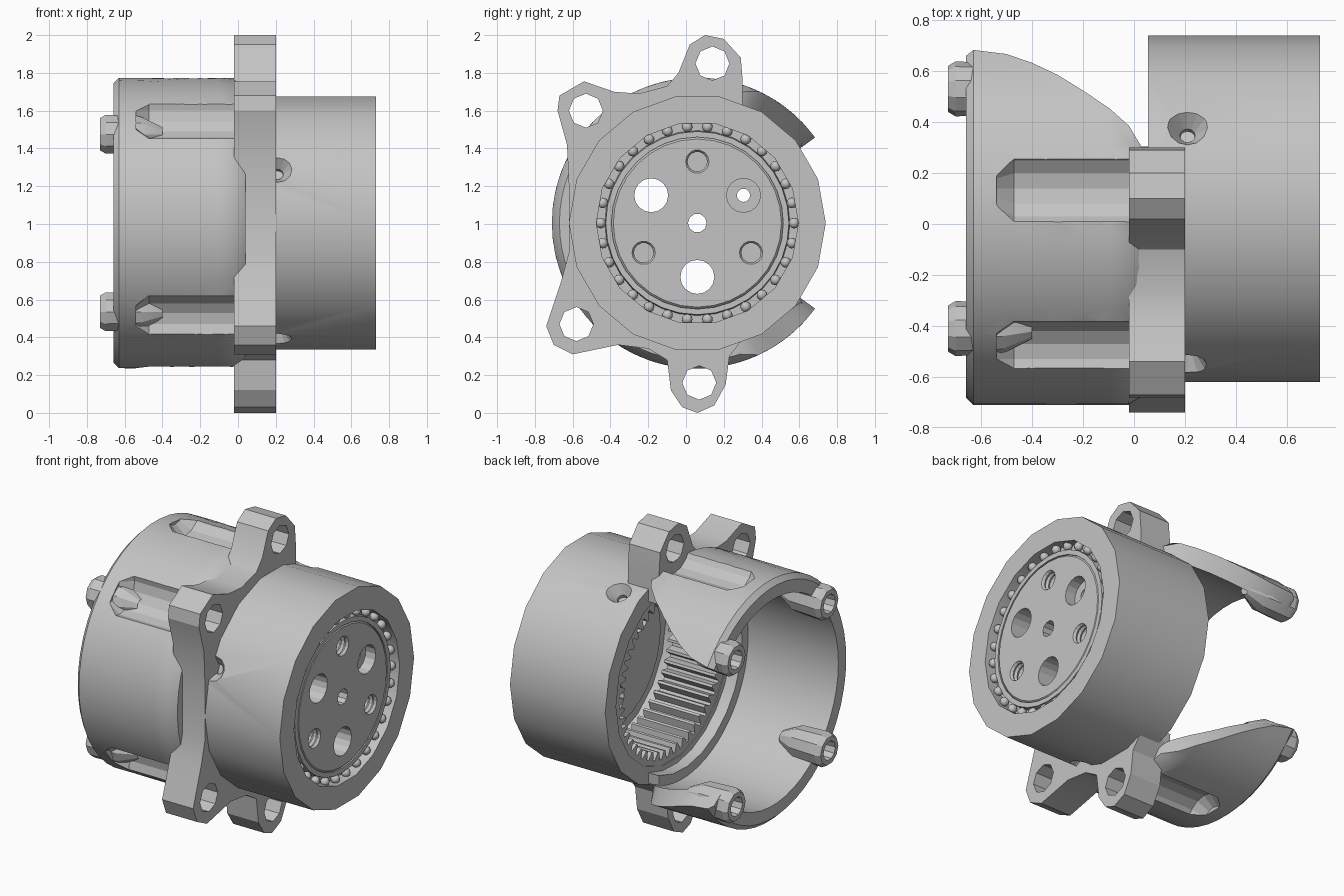
import bpy, bmesh, math
from math import cos, sin, pi, radians
from mathutils import Vector

if "Cube" in bpy.data.objects:
    bpy.data.objects.remove(bpy.data.objects["Cube"])

CY, CZ = 0.06, 1.005  # main axis runs along x through this point

grey = bpy.data.materials.new("plain_grey")
grey.use_nodes = True
grey.diffuse_color = (0.55, 0.55, 0.55, 1)
grey.node_tree.nodes["Principled BSDF"].inputs["Base Color"].default_value = grey.diffuse_color


def finish(name, bm, smooth=30):
    bmesh.ops.recalc_face_normals(bm, faces=bm.faces)
    mesh = bpy.data.meshes.new(name)
    bm.to_mesh(mesh)
    bm.free()
    mesh.materials.append(grey)
    ob = bpy.data.objects.new(name, mesh)
    bpy.context.collection.objects.link(ob)
    bpy.ops.object.select_all(action='DESELECT')
    ob.select_set(True)
    bpy.context.view_layer.objects.active = ob
    if smooth:
        bpy.ops.object.shade_smooth_by_angle(angle=radians(smooth))
    return ob


def loop_loft(bm, rings, closed=True):
    """Skin a list of point rings; closed joins the last ring to the first."""
    vs = [[bm.verts.new(p) for p in ring] for ring in rings]
    count = len(vs[0])
    for i in range(len(vs) if closed else len(vs) - 1):
        a, b = vs[i], vs[(i + 1) % len(vs)]
        for j in range(count):
            k = (j + 1) % count
            bm.faces.new((a[j], a[k], b[k], b[j]))
    return vs


def lathe(bm, profile, y=CY, z=CZ, n=20, closed=True):
    """Spin (x, radius) points around an axis parallel to x."""
    rings = [[(x, y + r * cos(2 * pi * j / n), z + r * sin(2 * pi * j / n))
              for j in range(n)] for x, r in profile]
    vs = loop_loft(bm, rings, closed)
    if not closed:
        bm.faces.new(vs[0])
        bm.faces.new(vs[-1])


def cut(target, bm):
    cutter = finish("cutter", bm, 0)
    cutter.hide_render = True
    mod = target.modifiers.new("cut", 'BOOLEAN')
    mod.operation, mod.solver, mod.object = 'DIFFERENCE', 'EXACT', cutter
    bpy.ops.object.select_all(action='DESELECT')
    target.select_set(True)
    bpy.context.view_layer.objects.active = target
    # the cut goes first so shading stays last
    bpy.ops.object.modifier_move_to_index(modifier=mod.name, index=0)
    bpy.ops.object.modifier_apply(modifier=mod.name)
    bpy.data.objects.remove(cutter)


# Drum housing with bearing seat and gear bore
bm = bmesh.new()
lathe(bm, [(0.055, 0.68), (0.73, 0.68), (0.73, 0.535), (0.64, 0.535),
           (0.64, 0.5), (0.5, 0.5), (0.5, 0.57), (0.055, 0.57)], n=18)
drum = finish("drum_housing", bm)

# Countersunk screw holes around the drum
bm = bmesh.new()
for deg in (62, 155, 246):
    d = Vector((0, cos(radians(deg)), sin(radians(deg))))
    side = Vector((0, -d.z, d.y))
    rings = [[Vector((0.21, CY, CZ)) + d * dist
              + r * (Vector((1, 0, 0)) * cos(t * pi / 6) + side * sin(t * pi / 6))
              for t in range(12)] for dist, r in ((0.72, 0.11), (0.61, 0.03), (0.45, 0.03))]
    vs = loop_loft(bm, rings, False)
    bm.faces.new(vs[0])
    bm.faces.new(vs[-1])
cut(drum, bm)

# Internal ring gear
TEETH = 48
bm = bmesh.new()


def gear_ring(x, inner):
    pts = []
    for i in range(TEETH * 4):
        r = (0.48 if i % 4 < 2 else 0.53) if inner else 0.59
        a = 2 * pi * i / (TEETH * 4)
        pts.append((x, CY + r * cos(a), CZ + r * sin(a)))
    return pts


loop_loft(bm, [gear_ring(0.06, False), gear_ring(0.06, True),
               gear_ring(0.42, True), gear_ring(0.42, False)])
finish("ring_gear", bm, 0)

# Bearing race and balls
bm = bmesh.new()
lathe(bm, [(0.655, 0.56), (0.655, 0.49), (0.7, 0.485), (0.7, 0.455), (0.6, 0.455), (0.6, 0.56)], n=32)
finish("bearing_race", bm)
bm = bmesh.new()
BALLS = 30
for i in range(BALLS):
    a = 2 * pi * i / BALLS
    ball = bmesh.ops.create_uvsphere(bm, u_segments=10, v_segments=6, radius=0.028)
    bmesh.ops.translate(bm, verts=ball["verts"],
                        vec=(0.685, CY + 0.512 * cos(a), CZ + 0.512 * sin(a)))
finish("bearing_balls", bm, 60)

# Carrier disc with its holes
bm = bmesh.new()
lathe(bm, [(0.46, 0.46), (0.685, 0.46), (0.7, 0.445)], n=32, closed=False)
carrier = finish("carrier_disc", bm)
bm = bmesh.new()
lathe(bm, [(0.4, 0.05), (0.8, 0.05)], n=10, closed=False)
for i, deg in enumerate((149, 31, 270)):
    y, z = CY + 0.285 * cos(radians(deg)), CZ + 0.285 * sin(radians(deg))
    depth = [(0.4, 0.035), (0.63, 0.035), (0.63, 0.09)] if i == 1 else [(0.4, 0.09)]
    lathe(bm, depth + [(0.8, 0.09)], y, z, 16, False)
for deg in (90, 209, 331):
    y, z = CY + 0.325 * cos(radians(deg)), CZ + 0.325 * sin(radians(deg))
    threads = [(0.55 + 0.015 * k, 0.062 - 0.01 * (k % 2)) for k in range(11)]
    lathe(bm, threads + [(0.8, 0.062)], y, z, 14, False)
cut(carrier, bm)

# Mounting flange: open ring with four ears
ears = [(0.14, 1.85), (-0.53, 1.6), (-0.58, 0.47), (0.07, 0.16)]
outline = [(0.3, 1.62), (0.3, 1.76), (0.29, 1.88), (0.2, 1.98), (0.1, 2.0), (0.02, 1.95),
           (-0.04, 1.8), (-0.1, 1.73), (-0.25, 1.69), (-0.38, 1.7), (-0.54, 1.755),
           (-0.67, 1.68), (-0.68, 1.6), (-0.63, 1.42), (-0.62, 1.2), (-0.62, 0.85),
           (-0.66, 0.7), (-0.74, 0.46), (-0.7, 0.36), (-0.6, 0.31), (-0.36, 0.36),
           (-0.2, 0.34), (-0.1, 0.28), (-0.08, 0.12), (-0.02, 0.03), (0.06, 0.0),
           (0.15, 0.04), (0.21, 0.15), (0.23, 0.3), (0.3, 0.39)]
for i in range(17):
    a = radians(-66 - (360 - 132) * i / 16)
    outline.append((CY + 0.6 * cos(a), CZ + 0.6 * sin(a)))
bm = bmesh.new()
face = bm.faces.new([bm.verts.new((-0.02, y, z)) for y, z in outline])
ext = bmesh.ops.extrude_face_region(bm, geom=[face])
bmesh.ops.translate(bm, vec=(0.22, 0, 0),
                    verts=[v for v in ext["geom"] if isinstance(v, bmesh.types.BMVert)])
flange = finish("mounting_flange", bm, 20)
bm = bmesh.new()
for y, z in ears:
    lathe(bm, [(-0.1, 0.09), (0.3, 0.09)], y, z, 8, False)
cut(flange, bm)

# Motor shroud: C-shaped shell whose open side widens towards the flange
stations = [(-0.66, 36, 0.74), (-0.63, 36, 0.77), (-0.5, 38, 0.77), (-0.4, 42, 0.77), (-0.3, 47, 0.77),
            (-0.2, 53, 0.77), (-0.1, 59, 0.77), (-0.02, 65, 0.77), (0.04, 72, 0.73)]
STEPS = 40
bm = bmesh.new()
rings = []
for x, gap, outer in stations:
    angles = [radians(gap + (360 - 2 * gap) * j / STEPS) for j in range(STEPS + 1)]
    ring = [(x, CY + outer * cos(a), CZ + outer * sin(a)) for a in angles]
    ring += [(x, CY + 0.66 * cos(a), CZ + 0.66 * sin(a)) for a in reversed(angles)]
    rings.append(ring)
vs = loop_loft(bm, rings, False)
for ring in (vs[0], vs[-1]):
    for j in range(STEPS):
        bm.faces.new((ring[j], ring[j + 1], ring[-2 - j], ring[-1 - j]))
shroud = finish("motor_shroud", bm, 35)

# Screw access pockets behind each ear
bm = bmesh.new()
for y, z in ears:
    lathe(bm, [(-0.54, 0.1), (-0.47, 0.155), (-0.02, 0.155)], y, z, 16, False)
cut(shroud, bm)

# Four end lugs, hollow and tapering into the shell
for sy in (-1, 1):
    for sz in (-1, 1):
        bm = bmesh.new()
        lathe(bm, [(-0.73, 0.09), (-0.7, 0.108), (-0.52, 0.1), (-0.4, 0.04),
                   (-0.45, 0.02), (-0.55, 0.055), (-0.73, 0.06)],
              CY + 0.47 * sy, CZ + 0.47 * sz, 10)
        finish(("rear_" if sy > 0 else "front_") + ("upper_lug" if sz > 0 else "lower_lug"), bm)
